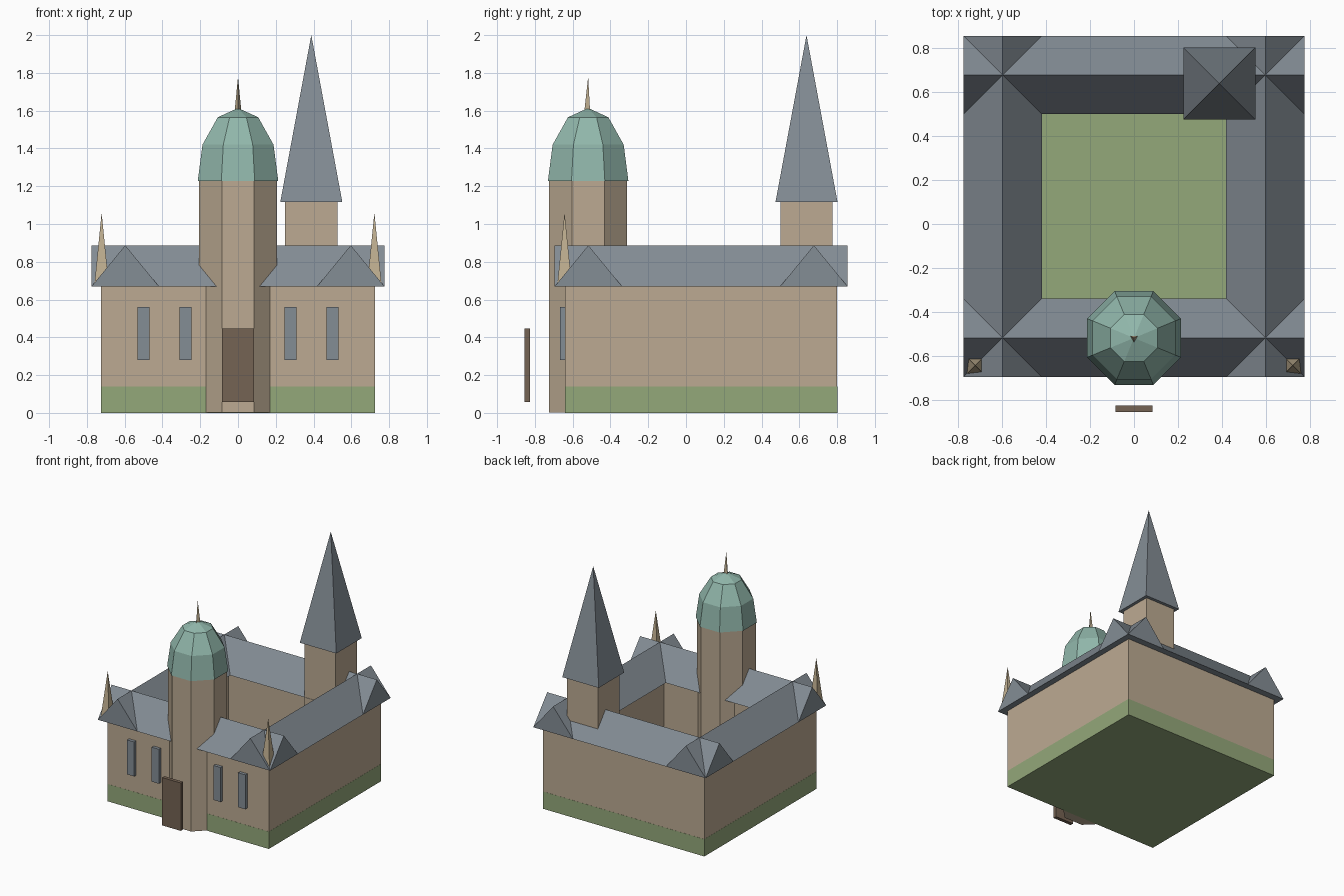
import bpy, bmesh, math

if "Cube" in bpy.data.objects:
    bpy.data.objects.remove(bpy.data.objects["Cube"])


def material(name, rgb):
    m = bpy.data.materials.new(name)
    lin = [((c / 255 + 0.055) / 1.055) ** 2.4 for c in rgb]
    m.diffuse_color = (*lin, 1)
    m.use_nodes = True
    m.node_tree.nodes["Principled BSDF"].inputs["Base Color"].default_value = m.diffuse_color
    return m


STONE = material("sandstone", (188, 170, 146))
PALE = material("pale_stone", (194, 177, 146))
SLATE = material("slate", (132, 141, 149))
GRASS = material("grass", (148, 168, 122))
COPPER = material("copper_green", (145, 183, 171))
WOOD = material("dark_wood", (117, 99, 83))


def build(name, rings, mat):
    """Skin a stack of equal-length point rings and cap both ends."""
    bm = bmesh.new()
    loops = [[bm.verts.new(p) for p in ring] for ring in rings]
    n = len(loops[0])
    for a, b in zip(loops, loops[1:]):
        for i in range(n):
            j = (i + 1) % n
            bm.faces.new((a[i], a[j], b[j], b[i]))
    bm.faces.new(loops[0])
    bm.faces.new(loops[-1])
    bmesh.ops.remove_doubles(bm, verts=bm.verts, dist=1e-5)
    bmesh.ops.recalc_face_normals(bm, faces=bm.faces)
    mesh = bpy.data.meshes.new(name)
    bm.to_mesh(mesh)
    bm.free()
    mesh.materials.append(mat)
    ob = bpy.data.objects.new(name, mesh)
    bpy.context.collection.objects.link(ob)
    return ob


def rect(x0, x1, y0, y1, z):
    return [(x0, y0, z), (x1, y0, z), (x1, y1, z), (x0, y1, z)]


def box(name, x0, x1, y0, y1, z0, z1, mat):
    return build(name, [rect(x0, x1, y0, y1, z0), rect(x0, x1, y0, y1, z1)], mat)


def octagon(cy, apothem, z):
    r = apothem / math.cos(math.pi / 8)
    return [(r * math.cos(a), cy + r * math.sin(a), z)
            for a in (math.pi / 8 + i * math.pi / 4 for i in range(8))]


def spike(name, cx, cy, z0, z1, radius, sides, turn, mat):
    bpy.ops.mesh.primitive_cone_add(vertices=sides, radius1=radius, radius2=0,
                                    depth=z1 - z0, location=(cx, cy, (z0 + z1) / 2),
                                    rotation=(0, 0, turn))
    ob = bpy.context.object
    ob.name = name
    ob.data.materials.append(mat)
    return ob


# Lawn that fills the courtyard and shows as a band around the base
box("lawn", -0.726, 0.726, -0.641, 0.801, 0, 0.14, GRASS)

# Four wings around the courtyard
box("front_wing", -0.725, 0.725, -0.64, -0.39, 0.002, 0.672, STONE)
box("back_wing", -0.725, 0.725, 0.55, 0.80, 0.002, 0.672, STONE)
for s, side in ((-1, "left"), (1, "right")):
    x0, x1 = sorted((s * 0.47, s * 0.725))
    box(side + "_wing", x0, x1, -0.39, 0.55, 0.002, 0.672, STONE)

# Crossing gable roofs, each a triangular prism
EAVE, RIDGE, HALF = 0.67, 0.887, 0.178
section = ((-HALF, EAVE), (HALF, EAVE), (0, RIDGE))
for name, c in (("front_roof", -0.517), ("back_roof", 0.677)):
    build(name, [[(x, c + d, z) for d, z in section] for x in (-0.775, 0.775)], SLATE)
for name, c in (("left_roof", -0.597), ("right_roof", 0.597)):
    build(name, [[(c + d, y, z) for d, z in section] for y in (-0.695, 0.855)], SLATE)

# Octagonal entrance tower with a domed cap and finial
TY = -0.518
build("entrance_tower", [octagon(TY, 0.206, z) for z in (0.002, 1.23)], STONE)
build("dome", [octagon(TY, a, z) for a, z in
               ((0.213, 1.228), (0.188, 1.42), (0.107, 1.565), (0.004, 1.612))], COPPER)
spike("dome_finial", 0, TY, 1.60, 1.78, 0.02, 3, math.pi, PALE)

# Square bell tower with a tall spire
SX, SY = 0.388, 0.638
box("bell_tower", SX - 0.138, SX + 0.138, SY - 0.138, SY + 0.138, 0.01, 1.122, STONE)
spike("bell_tower_spire", SX, SY, 1.117, 2.0, 0.164 * math.sqrt(2), 4, math.pi / 4, SLATE)

# Corner pinnacles and front windows, mirrored left and right
for s, side in ((-1, "left"), (1, "right")):
    spike(side + "_pinnacle", s * 0.722, -0.643, 0.69, 1.06,
          0.037 * math.sqrt(2), 4, math.pi / 4, PALE)
    for i, c in enumerate((0.278, 0.50)):
        box(f"{side}_window_{i + 1}", s * c - 0.032, s * c + 0.032,
            -0.666, -0.636, 0.28, 0.56, SLATE)

# Door slab standing in front of the tower
box("door", -0.084, 0.084, -0.855, -0.826, 0.057, 0.446, WOOD)
